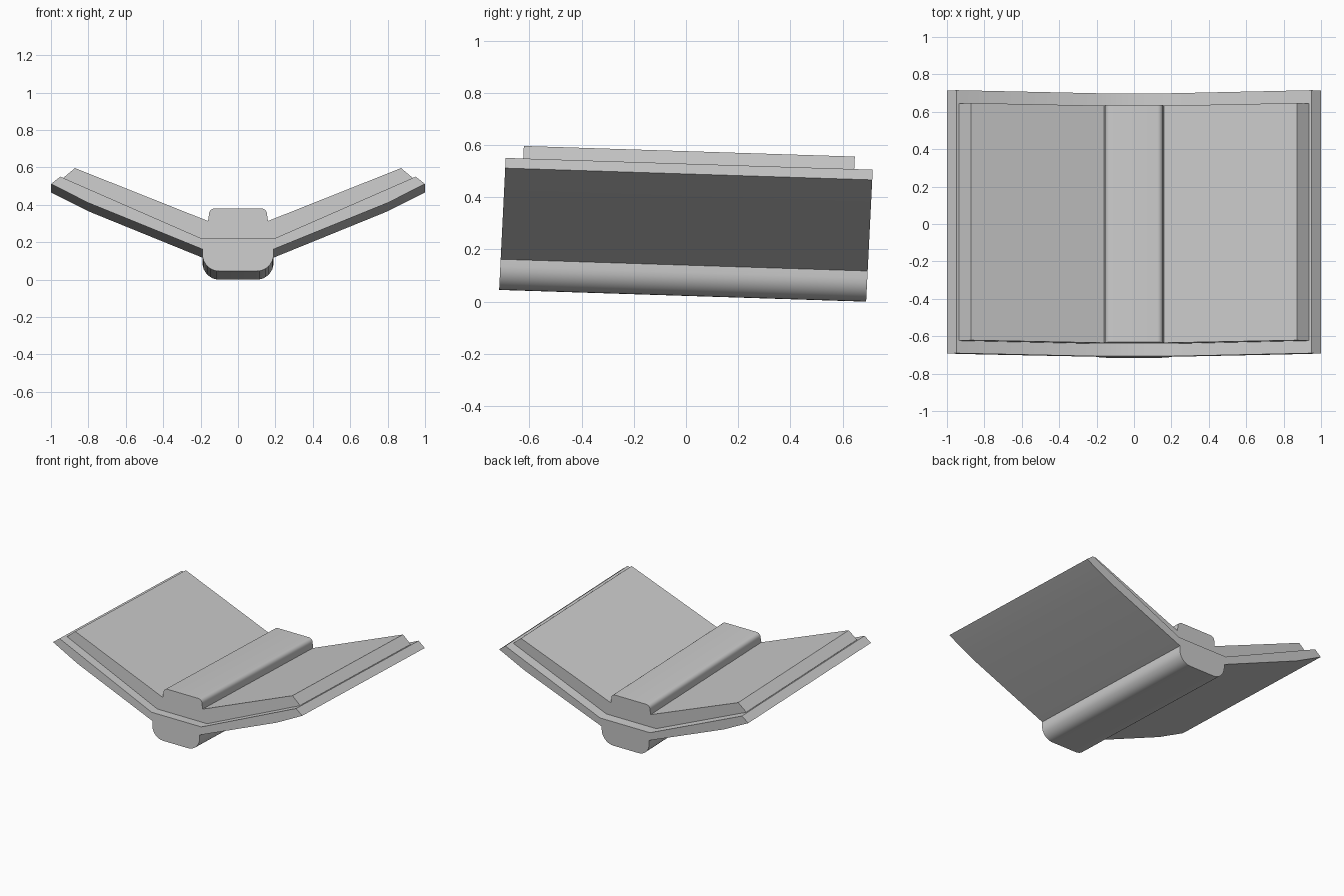
import bpy, bmesh, math
from mathutils import Matrix

if "Cube" in bpy.data.objects:
    bpy.data.objects.remove(bpy.data.objects["Cube"])

# Whole book leans slightly: front edge higher than the back edge
LEAN = Matrix(((1, 0, 0, 0), (0, 1, 0.05, -0.014), (0, -0.032, 1, 0), (0, 0, 0, 1)))


def arc(cx, cz, rx, rz, a0, a1, n=8):
    """Points along an elliptical corner, angles in degrees."""
    pts = []
    for i in range(n + 1):
        a = math.radians(a0 + (a1 - a0) * i / n)
        pts.append((cx + rx * math.cos(a), cz + rz * math.sin(a)))
    return pts


def extrude_profile(name, half, y0, y1):
    """Mirror a right-hand x/z half profile and extrude it along y."""
    profile = half + [(-x, z) for x, z in reversed(half)]
    bm = bmesh.new()
    face = bm.faces.new([bm.verts.new((x, y0, z)) for x, z in profile])
    new = bmesh.ops.extrude_face_region(bm, geom=[face])["geom"]
    verts = [v for v in new if isinstance(v, bmesh.types.BMVert)]
    bmesh.ops.translate(bm, verts=verts, vec=(0, y1 - y0, 0))
    bmesh.ops.recalc_face_normals(bm, faces=bm.faces)
    bm.transform(LEAN)
    mesh = bpy.data.meshes.new(name)
    bm.to_mesh(mesh)
    bm.free()
    obj = bpy.data.objects.new(name, mesh)
    bpy.context.collection.objects.link(obj)
    bpy.ops.object.select_all(action='DESELECT')
    obj.select_set(True)
    bpy.context.view_layer.objects.active = obj
    bpy.ops.object.shade_smooth_by_angle(angle=math.radians(25))
    return obj


# Cover boards with the rounded spine underneath
cover = arc(0.10, 0.1125, 0.09, 0.09, -90, 0)
cover += [(0.19, 0.14), (0.80, 0.388), (1.0, 0.489), (0.95, 0.528), (0.20, 0.20)]
extrude_profile("cover_and_spine", cover, -0.703, 0.703)

# Open page block with bevelled outer edges and the raised centre ridge
pages = [(0.20, 0.19), (0.935, 0.511), (0.935, 0.523), (0.872, 0.576), (0.16, 0.293)]
pages += arc(0.125, 0.33, 0.03, 0.03, 0, 90, 6)
extrude_profile("page_block", pages, -0.636, 0.632)
